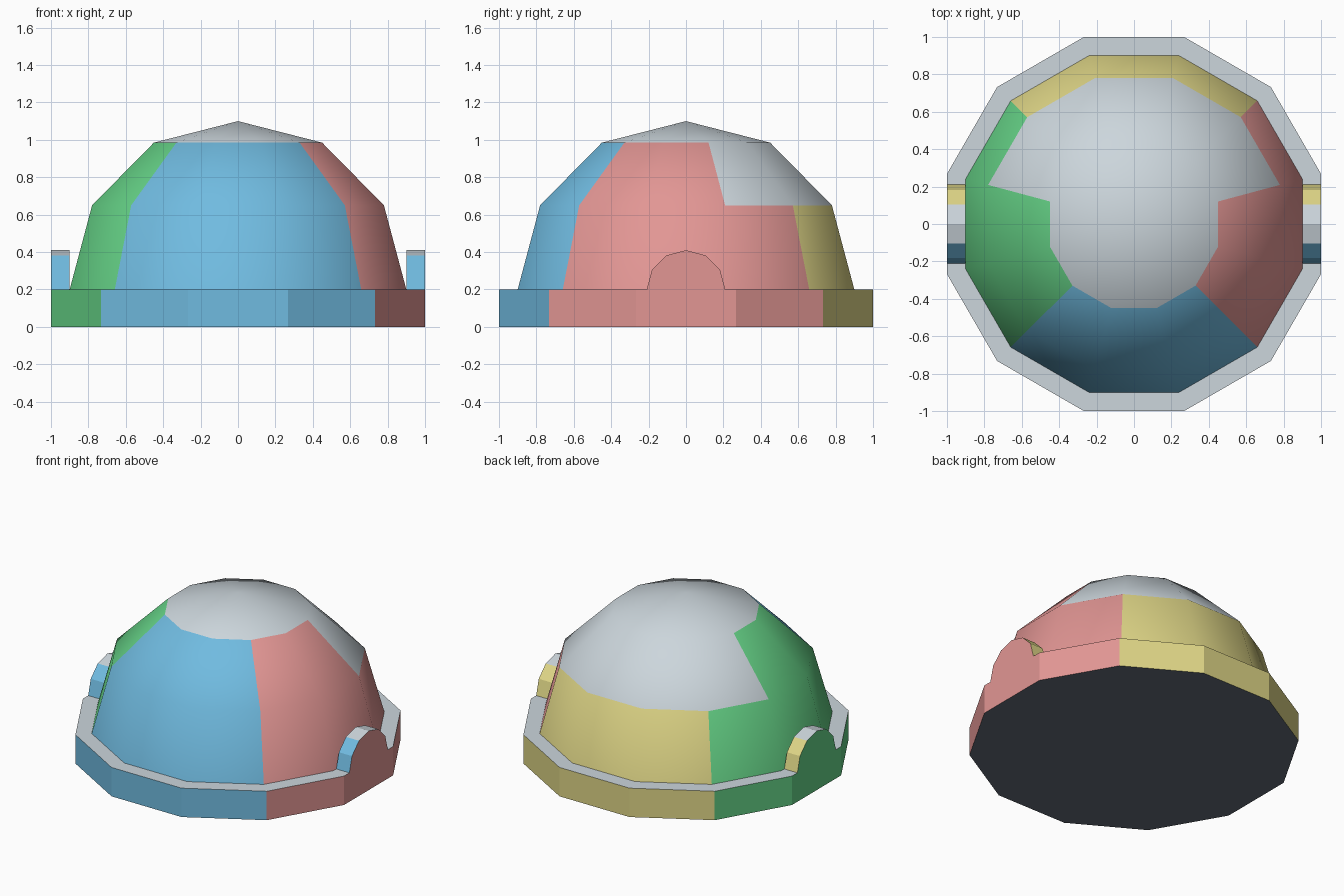
import bpy, bmesh
from math import sin, cos, pi, radians

if "Cube" in bpy.data.objects:
    bpy.data.objects.remove(bpy.data.objects["Cube"], do_unlink=True)

SIDES = 12


def material(name, rgb):
    linear = [((c / 255 + 0.055) / 1.055) ** 2.4 for c in rgb]
    mat = bpy.data.materials.new(name)
    mat.use_nodes = True
    mat.diffuse_color = (*linear, 1)
    mat.node_tree.nodes["Principled BSDF"].inputs["Base Color"].default_value = (*linear, 1)
    return mat


FRONT, PLUS_X, BACK, MINUS_X, TOP, BOTTOM = range(6)
MATERIALS = [
    material("sky blue", (112, 187, 224)),
    material("soft pink", (226, 150, 148)),
    material("pale yellow", (222, 213, 134)),
    material("leaf green", (100, 208, 133)),
    material("light grey", (204, 214, 220)),
    material("dark slate", (98, 108, 120)),
]


def side_colour(n):
    """Colour of the quadrant that a direction points to."""
    if abs(n.x) > abs(n.y):
        return PLUS_X if n.x > 0 else MINUS_X
    return BACK if n.y > 0 else FRONT


def direction_colour(face):
    n = face.normal
    if abs(n.z) > 0.75:
        return TOP if n.z > 0 else BOTTOM
    return side_colour(n)


def ring(bm, apothem, z):
    radius = apothem / cos(pi / SIDES)
    angles = [radians(15 + 30 * i) for i in range(SIDES)]
    return [bm.verts.new((radius * cos(a), radius * sin(a), z)) for a in angles]


def bridge(bm, lower, upper):
    for i in range(len(lower)):
        j = (i + 1) % len(lower)
        bm.faces.new((lower[i], lower[j], upper[j], upper[i]))


def finish(name, bm, rule, smooth=False):
    bmesh.ops.recalc_face_normals(bm, faces=bm.faces)
    bm.normal_update()
    for face in bm.faces:
        face.material_index = rule(face)
        face.smooth = smooth
    mesh = bpy.data.meshes.new(name)
    bm.to_mesh(mesh)
    bm.free()
    for mat in MATERIALS:
        mesh.materials.append(mat)
    obj = bpy.data.objects.new(name, mesh)
    bpy.context.collection.objects.link(obj)
    return obj


# Twelve-sided base slab
bm = bmesh.new()
low, high = ring(bm, 1.0, 0), ring(bm, 1.0, 0.2)
bridge(bm, low, high)
bm.faces.new(low[::-1])
bm.faces.new(high)
finish("base", bm, direction_colour)


# Faceted dome with a shallow pointed cap
def dome_colour(face):
    centre = face.calc_center_median()
    if centre.z > 0.98:
        return TOP
    if centre.z > 0.65 and centre.y > 0.2:
        return TOP
    return side_colour(centre)


bm = bmesh.new()
rings = [ring(bm, a, z) for a, z in ((0.9, 0.2), (0.78, 0.65), (0.45, 0.985))]
for lower, upper in zip(rings, rings[1:]):
    bridge(bm, lower, upper)
apex = bm.verts.new((0, 0, 1.1))
for i in range(SIDES):
    bm.faces.new((rings[-1][i], rings[-1][(i + 1) % SIDES], apex))
finish("dome", bm, dome_colour, smooth=True)

# Half-round ear plate on each side
for name, side in (("left_ear", 1), ("right_ear", -1)):
    bm = bmesh.new()
    arcs = []
    for x in (0.9, 1.0):
        arcs.append([bm.verts.new((side * x, 0.21 * cos(a), 0.2 + 0.21 * sin(a)))
                     for a in (pi * i / 6 for i in range(7))])
    bridge(bm, *arcs)
    for arc in arcs:
        bm.faces.new(arc)
    finish(name, bm, direction_colour)
